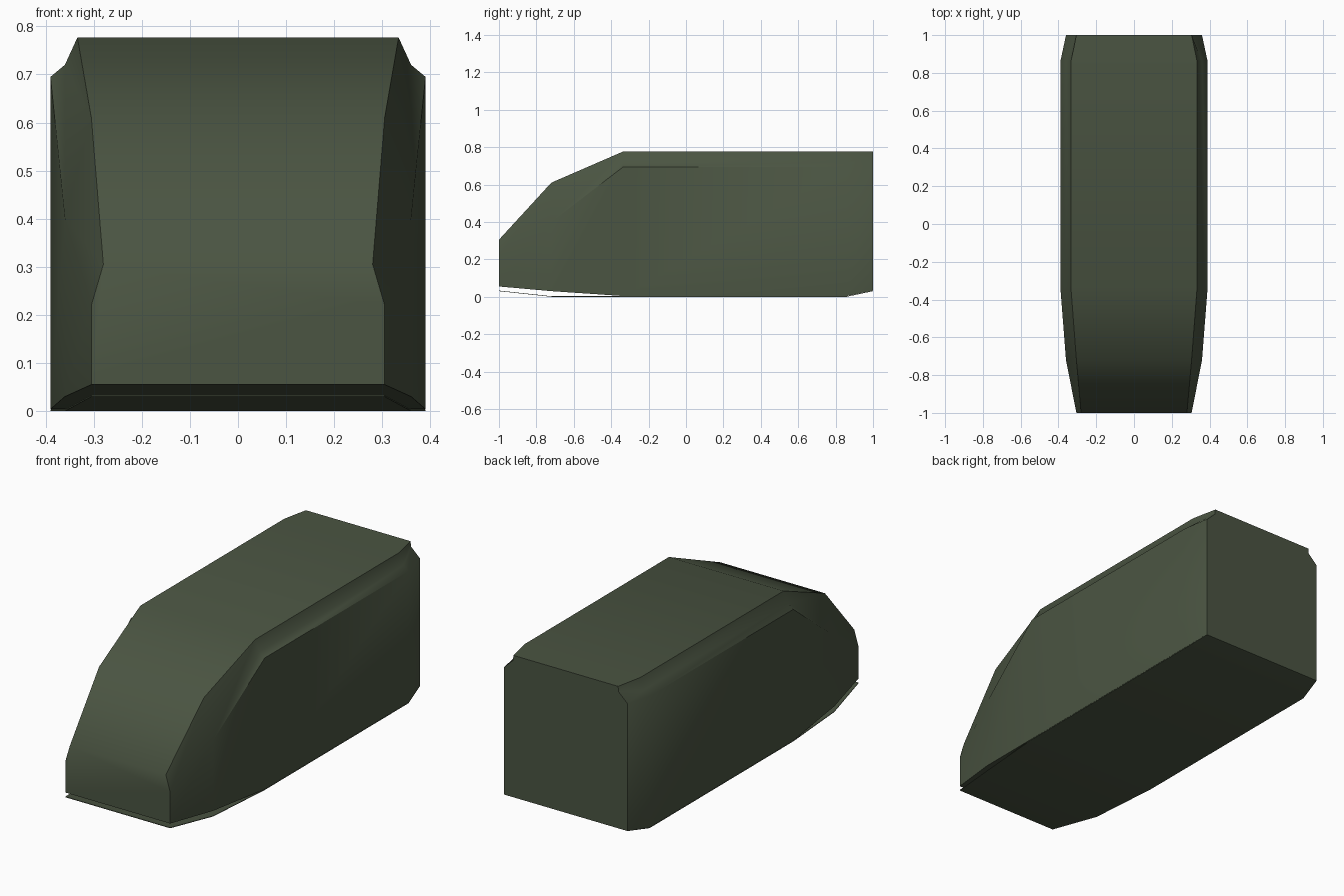
import bpy
import bmesh
import math

cube = bpy.data.objects.get("Cube")
if cube:
    bpy.data.objects.remove(cube, do_unlink=True)

# Single paint colour
paint = bpy.data.materials.new("dark_olive_green")
paint.use_nodes = True
colour = (0.069, 0.089, 0.054, 1.0)
paint.diffuse_color = colour
paint.node_tree.nodes["Principled BSDF"].inputs["Base Color"].default_value = colour

# Stations from nose to tail: y, then half profile as (x, z)
# sill, shoulder, gutter, roof edge
STATIONS = [
    (-1.0, [(0.305, 0.055), (0.305, 0.22), (0.305, 0.22), (0.28, 0.305)]),
    (-0.72, [(0.36, 0.03), (0.36, 0.40), (0.36, 0.40), (0.305, 0.61)]),
    (-0.335, [(0.39, 0.004), (0.39, 0.695), (0.36, 0.72), (0.334, 0.777)]),
    (0.86, [(0.39, 0.004), (0.39, 0.695), (0.36, 0.72), (0.334, 0.777)]),
    (1.0, [(0.36, 0.033), (0.36, 0.70), (0.307, 0.75), (0.305, 0.777)]),
]
# Floor height at each station
FLOOR = [0.03, 0.0, 0.0, 0.0, 0.03]


def loft(name, sections):
    """Skin closed rings mirrored across x and cap both ends."""
    bm = bmesh.new()
    rings = []
    for y, half in sections:
        full = half + [(-x, z) for x, z in reversed(half)]
        rings.append([bm.verts.new((x, y, z)) for x, z in full])
    count = len(rings[0])
    for a, b in zip(rings, rings[1:]):
        for i in range(count):
            j = (i + 1) % count
            bm.faces.new((a[i], a[j], b[j], b[i]))
    bm.faces.new(rings[0])
    bm.faces.new(rings[-1])
    bmesh.ops.remove_doubles(bm, verts=bm.verts[:], dist=0.0005)
    bmesh.ops.recalc_face_normals(bm, faces=bm.faces[:])
    mesh = bpy.data.meshes.new(name)
    bm.to_mesh(mesh)
    bm.free()
    obj = bpy.data.objects.new(name, mesh)
    bpy.context.collection.objects.link(obj)
    mesh.materials.append(paint)
    bpy.ops.object.select_all(action='DESELECT')
    obj.select_set(True)
    bpy.context.view_layer.objects.active = obj
    bpy.ops.object.shade_smooth_by_angle(angle=math.radians(50))
    return obj


# Hull with sloping nose
loft("body_shell", STATIONS)

# Thin floor plate, leaving a slim gap under the nose
loft("floor_plate", [
    (y, [(half[0][0], z), (half[0][0], z + 0.003)])
    for (y, half), z in zip(STATIONS, FLOOR)
])
